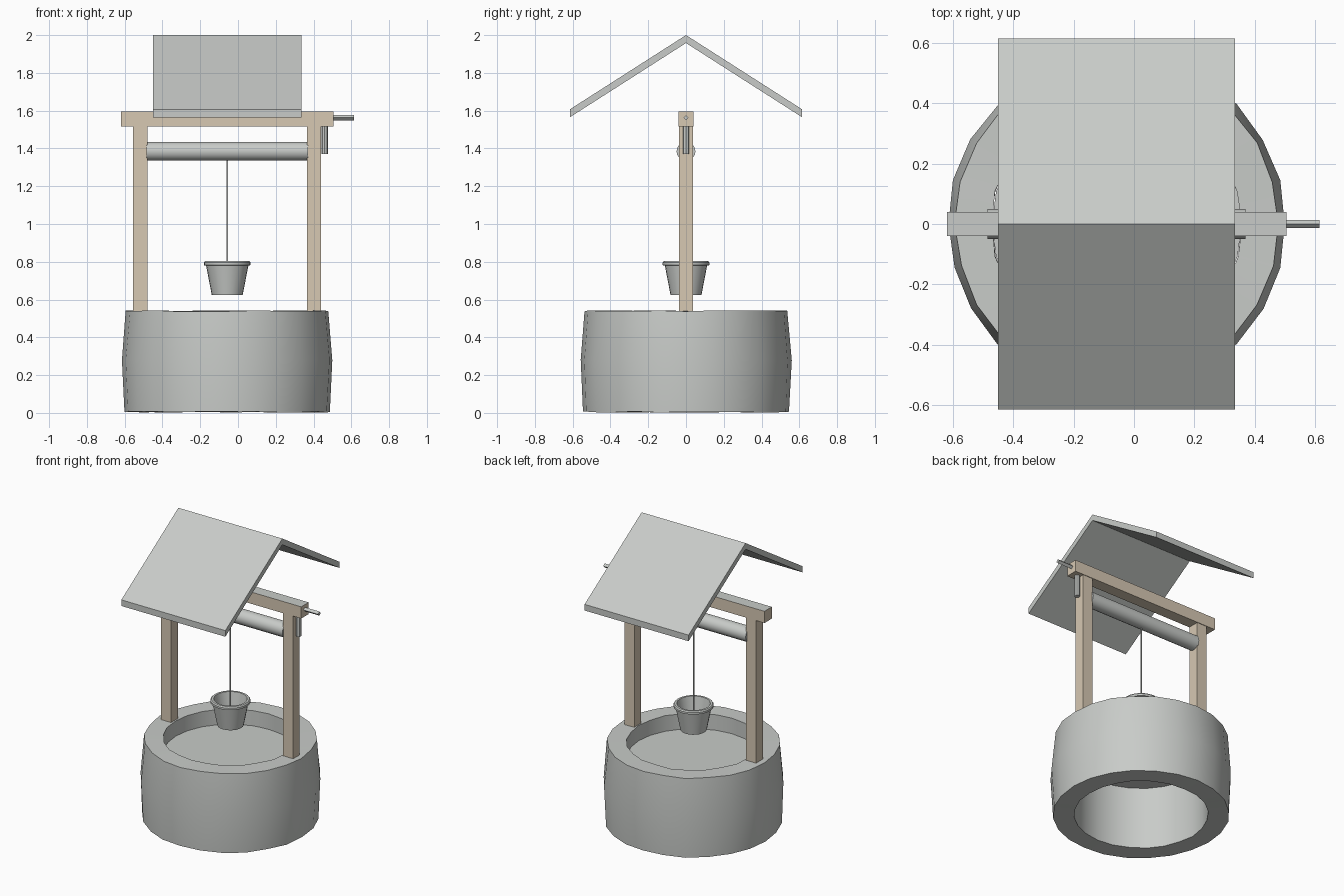
import bpy, bmesh, math, random
from mathutils import Matrix, Vector

if "Cube" in bpy.data.objects:
    bpy.data.objects.remove(bpy.data.objects["Cube"])

random.seed(4)
CX = -0.057  # centre line of the well, rope, bucket and roof


def material(name, rgb):
    m = bpy.data.materials.new(name)
    m.diffuse_color = (*rgb, 1)
    m.use_nodes = True
    m.node_tree.nodes["Principled BSDF"].inputs["Base Color"].default_value = m.diffuse_color
    return m


GREY = material("light grey", (0.58, 0.60, 0.58))
WOOD = material("pale wood", (0.68, 0.58, 0.45))


def finish(name, bm, mats, smooth=None):
    bmesh.ops.recalc_face_normals(bm, faces=bm.faces[:])
    me = bpy.data.meshes.new(name)
    bm.to_mesh(me)
    bm.free()
    ob = bpy.data.objects.new(name, me)
    bpy.context.collection.objects.link(ob)
    for m in mats:
        me.materials.append(m)
    if smooth:
        bpy.ops.object.select_all(action='DESELECT')
        ob.select_set(True)
        bpy.context.view_layer.objects.active = ob
        bpy.ops.object.shade_smooth_by_angle(angle=math.radians(smooth))
    return ob


def box(name, lo, hi, mats):
    bm = bmesh.new()
    lo, hi = Vector(lo), Vector(hi)
    size = hi - lo
    bmesh.ops.create_cube(bm, size=1, matrix=Matrix.Translation((lo + hi) / 2)
                          @ Matrix.Diagonal((*size, 1)))
    return finish(name, bm, mats)


def rod(name, a, b, r, sides, mats, smooth=None):
    a, b = Vector(a), Vector(b)
    rot = (b - a).to_track_quat('Z', 'Y').to_matrix().to_4x4()
    bm = bmesh.new()
    bmesh.ops.create_cone(bm, cap_ends=True, segments=sides, radius1=r, radius2=r,
                          depth=(b - a).length,
                          matrix=Matrix.Translation((a + b) / 2) @ rot)
    return finish(name, bm, mats, smooth)


def lathe(name, profile, sides, mats, closed=False, jitter=0, smooth=35):
    """Turn an (r, z) profile around the well's centre line."""
    bm = bmesh.new()
    rings = []
    for r, z in profile:
        ring = []
        if r == 0:
            ring = [bm.verts.new((CX, 0, z))] * sides
        else:
            for i in range(sides):
                a = math.tau * i / sides
                rr = r + random.uniform(-jitter, jitter)
                zz = z + random.uniform(-jitter, jitter)
                ring.append(bm.verts.new((CX + rr * math.cos(a), rr * math.sin(a), zz)))
        rings.append(ring)
    pairs = list(zip(rings, rings[1:]))
    if closed:
        pairs.append((rings[-1], rings[0]))
    for p, q in pairs:
        for i in range(sides):
            j = (i + 1) % sides
            corners = list(dict.fromkeys((p[i], p[j], q[j], q[i])))
            bm.faces.new(corners)
    return finish(name, bm, mats, smooth)


# Bulging stone ring and the water inside it
lathe("stone_ring", [(0.415, 0.005), (0.546, 0.005), (0.559, 0.28), (0.535, 0.54),
                     (0.415, 0.54)], 24, [GREY], closed=True, jitter=0.003)
rod("water", (CX, 0, 0.428), (CX, 0, 0.436), 0.414, 24, [GREY])

# Posts and crossbeam; the beam's top face is grey
for name, x in (("left_post", -0.555), ("right_post", 0.365)):
    box(name, (x, -0.036, 0.53), (x + 0.075, 0.036, 1.52), [WOOD])
beam = box("crossbeam", (-0.62, -0.04, 1.515), (0.505, 0.04, 1.595), [WOOD, GREY])
for f in beam.data.polygons:
    if f.normal.z > 0.9:
        f.material_index = 1

# Winding roller, with narrower ends, and rope
rod("roller", (-0.485, 0, 1.385), (0.37, 0, 1.385), 0.05, 16, [GREY], 35)
rod("roller_core", (-0.493, 0, 1.385), (0.378, 0, 1.385), 0.034, 16, [GREY], 35)
rod("rope", (CX, 0, 0.65), (CX, 0, 1.34), 0.005, 8, [GREY], 50)

# Hollow bucket with a flared rim
lathe("bucket", [(0, 0.625), (0.082, 0.625), (0.112, 0.78), (0.124, 0.782),
                 (0.124, 0.795), (0.118, 0.803), (0.104, 0.803), (0.075, 0.64),
                 (0, 0.64)], 24, [GREY])

# Crank: handle along the beam and a hanging arm, both square rods
rod("crank_handle", (0.50, 0, 1.563), (0.615, 0, 1.563), 0.014, 4, [GREY])
rod("crank_arm", (0.459, 0, 1.37), (0.459, 0, 1.52), 0.017, 8, [GREY])

# Gabled roof extruded along x
bm = bmesh.new()
outline = [(-0.615, 1.565), (-0.615, 1.607), (0, 2.0), (0.615, 1.607), (0.615, 1.565), (0, 1.958)]
ends = [[bm.verts.new((x, y, z)) for y, z in outline] for x in (-0.45, 0.335)]
for i in range(6):
    j = (i + 1) % 6
    bm.faces.new((ends[0][i], ends[0][j], ends[1][j], ends[1][i]))
for e in ends:
    bm.faces.new((e[0], e[1], e[2], e[5]))
    bm.faces.new((e[2], e[3], e[4], e[5]))
finish("roof", bm, [GREY])
